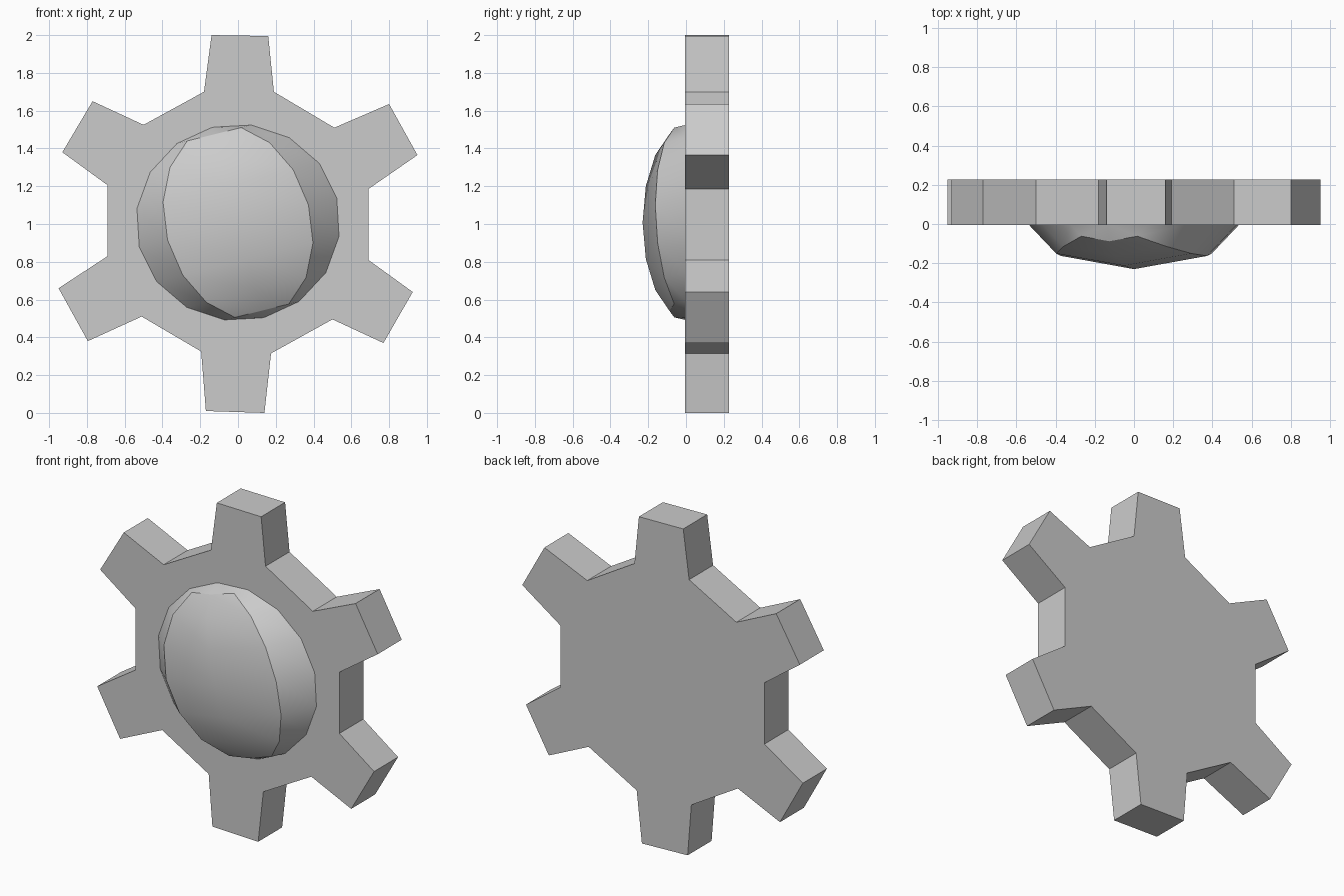
import bpy, bmesh
from math import radians
from mathutils import Matrix, Vector

if "Cube" in bpy.data.objects:
    bpy.data.objects.remove(bpy.data.objects["Cube"])

FRONT_Y, BACK_Y = -0.005, 0.227


def add_object(name, bm):
    bmesh.ops.recalc_face_normals(bm, faces=bm.faces)
    mesh = bpy.data.meshes.new(name)
    bm.to_mesh(mesh)
    bm.free()
    obj = bpy.data.objects.new(name, mesh)
    bpy.context.collection.objects.link(obj)
    return obj


# Gear plate: slightly uneven six-toothed outline (x, z), four points per tooth
outline = [
    (-0.18, 1.70), (-0.14, 2.00), (0.16, 1.995), (0.19, 1.70),
    (0.51, 1.51), (0.80, 1.635), (0.95, 1.365), (0.69, 1.185),
    (0.69, 0.81), (0.925, 0.64), (0.77, 0.37), (0.50, 0.495),
    (0.175, 0.315), (0.14, 0.00), (-0.17, 0.01), (-0.195, 0.325),
    (-0.51, 0.51), (-0.795, 0.38), (-0.95, 0.66), (-0.69, 0.83),
    (-0.69, 1.205), (-0.93, 1.38), (-0.77, 1.65), (-0.50, 1.525),
]
bm = bmesh.new()
face = bm.faces.new([bm.verts.new((x, FRONT_Y, z)) for x, z in outline])
ext = bmesh.ops.extrude_face_region(bm, geom=[face], use_keep_orig=True)
moved = [g for g in ext["geom"] if isinstance(g, bmesh.types.BMVert)]
bmesh.ops.translate(bm, verts=moved, vec=(0, BACK_Y - FRONT_Y, 0))
add_object("gear_plate", bm)

# Hub dome: front half of a tilted, flattened low-poly sphere
bm = bmesh.new()
bmesh.ops.create_uvsphere(bm, u_segments=8, v_segments=8, radius=1)
bmesh.ops.bisect_plane(bm, geom=bm.verts[:] + bm.edges[:] + bm.faces[:], dist=1e-4,
                       plane_co=(0, 0, 0), plane_no=(0, 1, 0), clear_outer=True)
place = (Matrix.Translation(Vector((0, 0, 1.008)))
         @ Matrix.Diagonal((0.545, 0.23, 0.522, 1))
         @ Matrix.Rotation(radians(-14.5), 4, 'Y'))
bmesh.ops.transform(bm, matrix=place, verts=bm.verts)
dome = add_object("hub_dome", bm)
# Recalculated normals must face out of the open dome
if sum(p.normal.y * p.area for p in dome.data.polygons) > 0:
    dome.data.flip_normals()

# Smooth the gentle facets, keep the strong edges
bpy.ops.object.select_all(action='DESELECT')
dome.select_set(True)
bpy.context.view_layer.objects.active = dome
bpy.ops.object.shade_smooth_by_angle(angle=radians(30))
